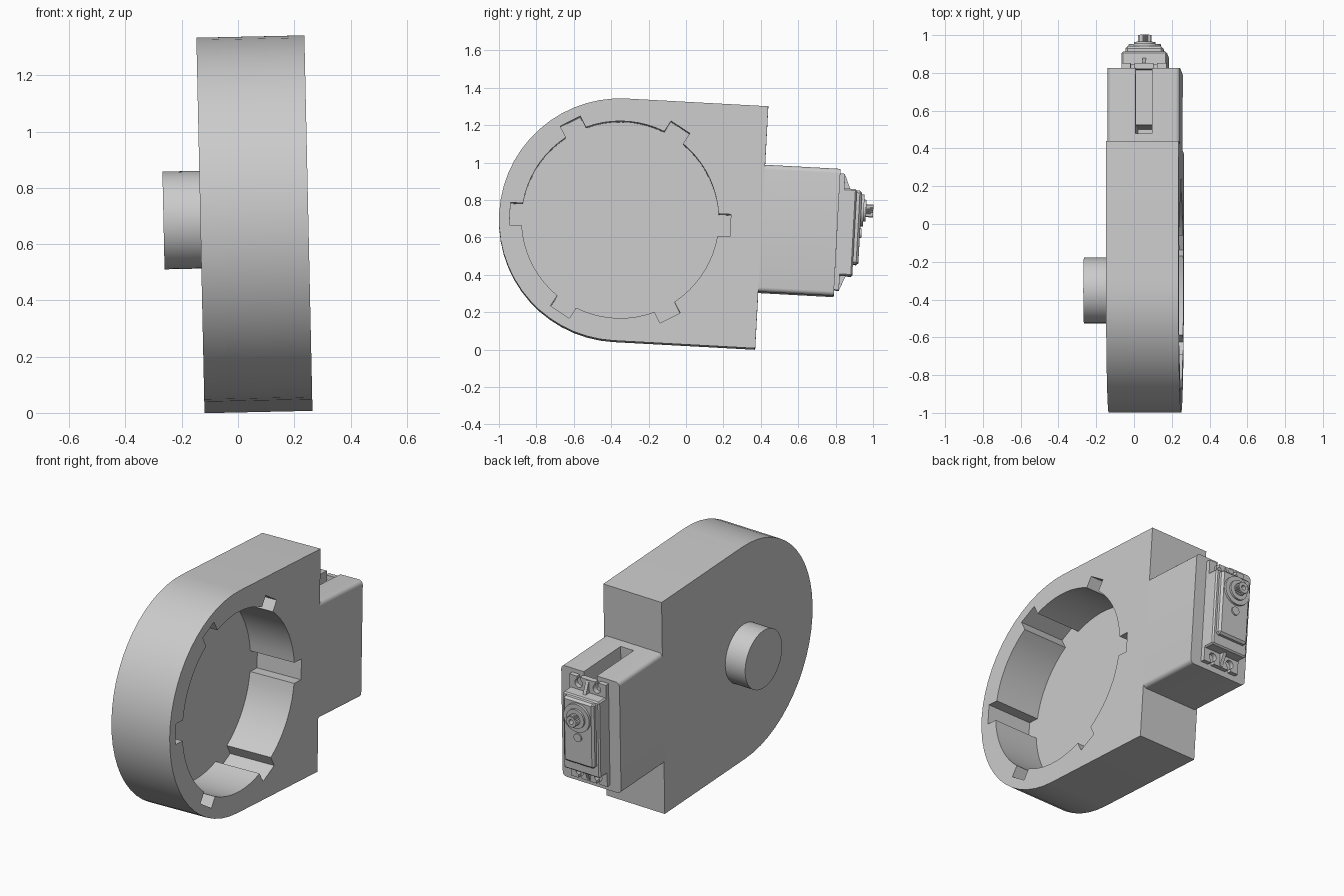
import bpy, bmesh
from math import sin, cos, pi, tau, radians, asin, sqrt
from mathutils import Matrix

cube = bpy.data.objects.get("Cube")
if cube:
    bpy.data.objects.remove(cube)

grey = bpy.data.materials.new("light grey plastic")
grey.use_nodes = True
colour = (0.6, 0.6, 0.6, 1)
grey.diffuse_color = colour
grey.node_tree.nodes["Principled BSDF"].inputs["Base Color"].default_value = colour

# The whole assembly leans slightly; parts are made around the ring centre
PLACE = (Matrix.Translation((0.058, -0.352, 0.691))
         @ Matrix.Rotation(radians(-1.24), 4, 'Y')
         @ Matrix.Rotation(radians(-3.1), 4, 'X'))


def prism(name, outline, start, end, axis):
    """Extrude an outline along x (outline in y, z) or along y (outline in x, z)."""
    bm = bmesh.new()
    rings = []
    for d in (start, end):
        rings.append([bm.verts.new((d, p, q) if axis == 'x' else (p, d, q)) for p, q in outline])
    a, b = rings
    bm.faces.new(a)
    bm.faces.new(b)
    n = len(a)
    for i in range(n):
        j = (i + 1) % n
        bm.faces.new((a[i], a[j], b[j], b[i]))
    bmesh.ops.recalc_face_normals(bm, faces=bm.faces[:])
    mesh = bpy.data.meshes.new(name)
    bm.to_mesh(mesh)
    bm.free()
    mesh.materials.append(grey)
    obj = bpy.data.objects.new(name, mesh)
    bpy.context.collection.objects.link(obj)
    obj.matrix_world = PLACE
    bpy.context.view_layer.update()
    return obj


def activate(obj):
    bpy.ops.object.select_all(action='DESELECT')
    obj.select_set(True)
    bpy.context.view_layer.objects.active = obj


def cut(obj, cutter):
    cutter.hide_render = True
    mod = obj.modifiers.new("cut", 'BOOLEAN')
    mod.operation = 'DIFFERENCE'
    mod.solver = 'EXACT'
    mod.object = cutter
    activate(obj)
    bpy.ops.object.modifier_apply(modifier=mod.name)
    bpy.data.objects.remove(cutter)


def bevel(obj, width, segments, along=None):
    """Bevel every edge, or only those running along one axis index."""
    bm = bmesh.new()
    bm.from_mesh(obj.data)
    edges = [e for e in bm.edges if along is None
             or abs((e.verts[0].co - e.verts[1].co).normalized()[along]) > 0.9]
    bmesh.ops.bevel(bm, geom=edges, offset=width, segments=segments,
                    profile=0.5, affect='EDGES')
    bm.to_mesh(obj.data)
    bm.free()


def rect(p0, p1, q0, q1):
    return [(p0, q0), (p1, q0), (p1, q1), (p0, q1)]


def arc(r, a0, a1, steps, p=0, q=0):
    return [(p + r * cos(a0 + (a1 - a0) * i / steps),
             q + r * sin(a0 + (a1 - a0) * i / steps)) for i in range(steps + 1)]


def circle(r, n, p=0, q=0):
    return arc(r, 0, tau, n, p, q)[:-1]


# Housing: half-round end running into a square block
HALF, R = 0.192, 0.648
housing = prism("housing", arc(R, pi / 2, 3 * pi / 2, 28) + [(0.758, -R), (0.758, R)],
                -HALF, HALF, 'x')

# Round pocket with six evenly spaced key notches
r_in, r_notch, half_w = 0.527, 0.59, 0.06
spread = asin(half_w / r_in)
pocket = []
for k in range(6):
    t = k * pi / 3
    for side in (-1, 1):
        pocket.append((r_notch * cos(t) - side * half_w * sin(t),
                       r_notch * sin(t) + side * half_w * cos(t)))
    pocket += arc(r_in, t + spread, t + pi / 3 - spread, 9)
cut(housing, prism("pocket_cutter", pocket, HALF - 0.29, HALF + 0.1, 'x'))

# Round boss on the closed side
boss = prism("boss", circle(0.174, 48), -0.323, -HALF + 0.01, 'x')

# Servo holder block with rounded long edges and a cable slot in the top
END = 1.162
holder = prism("servo_holder", rect(-HALF, HALF, -0.345, 0.335), 0.74, END, 'y')
bevel(holder, 0.025, 5, along=1)
slot = [(0.815, -0.2), (0.865, -0.2), (0.865, 0.235), (END + 0.1, 0.235),
        (END + 0.1, 0.45), (0.815, 0.45)]
cut(holder, prism("slot_cutter", slot, -0.043, 0.043, 'x'))

# Servo mounting flange with keyhole screw slots
flange = prism("servo_flange", rect(-0.12, 0.12, -0.311, 0.311), END - 0.005, 1.188, 'y')
for sx in (-1, 1):
    for sz in (-1, 1):
        hole = arc(0.025, radians(114), radians(426), 16)
        hole += [(0.01, 0.1), (-0.01, 0.1)]
        hole = [(sx * 0.06 + p, sz * (0.271 + q)) for p, q in hole]
        cut(flange, prism("keyhole_cutter", hole, END - 0.1, 1.3, 'y'))

# Stiffening ribs between flange and case
for label, s in (("upper", 1), ("lower", -1)):
    prism(label + "_flange_rib",
          [(1.18, s * 0.22), (1.18, s * 0.305), (1.19, s * 0.305), (1.225, s * 0.22)],
          -0.01, 0.01, 'x')

# Servo case and raised gear cover
case = prism("servo_case", rect(-0.12, 0.12, -0.233, 0.233), END - 0.005, 1.255, 'y')
bevel(case, 0.008, 1)
cover = prism("gear_cover", rect(-0.1, 0.1, -0.17, 0.226), 1.24, 1.284, 'y')
bevel(cover, 0.012, 1)
idler = prism("idler_cap", circle(0.025, 20, 0, 0.0), 1.27, 1.292, 'y')

# Output shaft: stepped collar, splined shaft with a screw hole
SHAFT_Z = 0.123
collar = prism("shaft_collar", circle(0.085, 36, 0, SHAFT_Z), 1.25, 1.298, 'y')
ring = prism("shaft_ring", circle(0.058, 32, 0, SHAFT_Z), 1.28, 1.31, 'y')
spline = []
for i in range(40):
    r = 0.035 if i % 2 else 0.03
    spline.append((r * cos(tau * i / 40), SHAFT_Z + r * sin(tau * i / 40)))
shaft = prism("output_shaft", spline, 1.29, 1.348, 'y')
cut(shaft, prism("screw_hole_cutter", circle(0.014, 16, 0, SHAFT_Z), 1.315, 1.4, 'y'))

# Smooth curved walls, keep corners crisp
for obj in (housing, boss, holder, flange, collar, ring, idler):
    activate(obj)
    bpy.ops.object.shade_smooth_by_angle(angle=radians(30))
